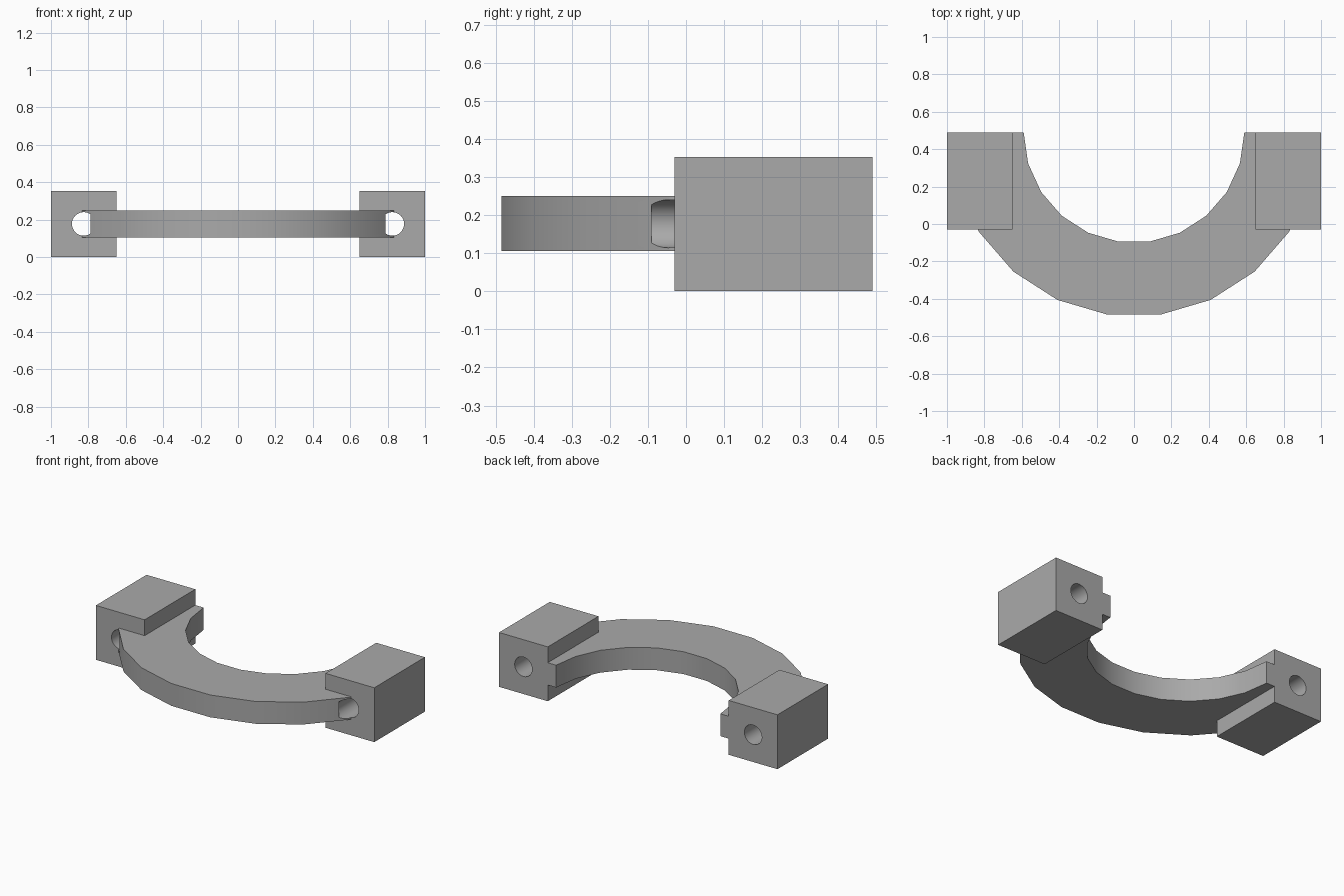
import bpy, bmesh
from math import sin, cos, pi

if "Cube" in bpy.data.objects:
    bpy.data.objects.remove(bpy.data.objects["Cube"], do_unlink=True)

BACK, FRONT = 0.49, -0.03      # ends of the mounting blocks
MID_Z = 0.177                  # common centre height

grey = bpy.data.materials.new("plain grey")
grey.use_nodes = True
colour = (0.4, 0.4, 0.4, 1)
grey.diffuse_color = colour
grey.node_tree.nodes["Principled BSDF"].inputs["Base Color"].default_value = colour


def prism(name, outline, axis_shift):
    """Closed outline of 3D points, extruded along a vector."""
    bm = bmesh.new()
    face = bm.faces.new([bm.verts.new(p) for p in outline])
    grown = bmesh.ops.extrude_face_region(bm, geom=[face])["geom"]
    moved = [g for g in grown if isinstance(g, bmesh.types.BMVert)]
    bmesh.ops.translate(bm, verts=moved, vec=axis_shift)
    bmesh.ops.recalc_face_normals(bm, faces=bm.faces)
    mesh = bpy.data.meshes.new(name)
    bm.to_mesh(mesh)
    bm.free()
    mesh.materials.append(grey)
    obj = bpy.data.objects.new(name, mesh)
    bpy.context.collection.objects.link(obj)
    return obj


def combine(target, tool, operation):
    """Apply a boolean and discard the tool."""
    bpy.context.view_layer.objects.active = target
    mod = target.modifiers.new(operation, "BOOLEAN")
    mod.operation, mod.object, mod.solver = operation, tool, "EXACT"
    bpy.ops.object.modifier_apply(modifier=mod.name)
    bpy.data.objects.remove(tool, do_unlink=True)


def arc(radius, steps=11):
    return [(radius * cos(pi * i / steps), BACK - radius * sin(pi * i / steps), 0.105)
            for i in range(steps + 1)]


# Half-ring grip
handle = prism("curved_handle", arc(0.985) + arc(0.59)[::-1], (0, 0, 0.145))

for side in (-1, 1):
    # Mounting block fused to the end of the grip
    corners = [(0.65, 0), (1, 0), (1, 0.353), (0.65, 0.353)]
    block = prism("mounting_block", [(side * x, FRONT, z) for x, z in corners],
                  (0, BACK - FRONT, 0))
    combine(handle, block, "UNION")

for side in (-1, 1):
    # Flat-bottomed screw bore from the back
    ring = [(side * 0.825 + 0.063 * cos(pi * i / 16), -0.09, MID_Z + 0.063 * sin(pi * i / 16))
            for i in range(32)]
    combine(handle, prism("bore_cutter", ring, (0, 0.7, 0)), "DIFFERENCE")

# Smooth curved walls, sharp corners
bpy.ops.object.select_all(action="DESELECT")
handle.select_set(True)
bpy.context.view_layer.objects.active = handle
bpy.ops.object.shade_smooth_by_angle(angle=pi / 6)
